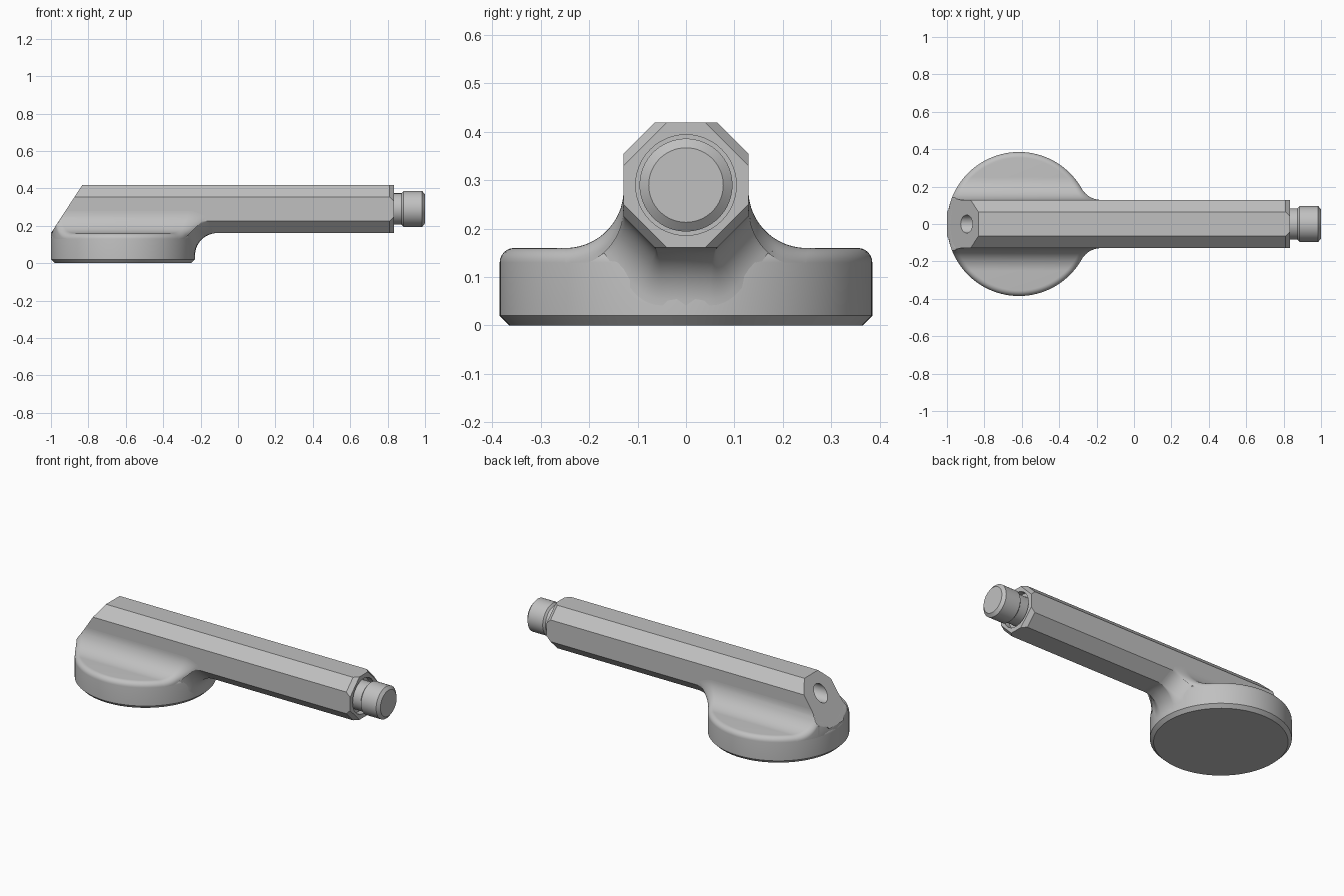
import bpy
import bmesh
from math import sin, cos, pi, sqrt, acos, radians
from mathutils import Vector

if "Cube" in bpy.data.objects:
    bpy.data.objects.remove(bpy.data.objects["Cube"])

# Main dimensions
CX, R = -0.615, 0.385          # head centre and radius
TOP, RIM = 0.16, 0.03          # head height and rim rounding
AXIS, HALF, FLAT = 0.29, 0.129, 0.065   # handle axis height, half width, half facet
F = 0.12                       # blend radius
BY, BZ = HALF + F, TOP + F     # centre of the saddle arc
XC = CX + sqrt((R + F) ** 2 - BY ** 2)
LOW = AXIS - HALF              # underside of the handle
SLOPE = 0.168 / (2 * HALF)     # lean of the cut rear end

grey = bpy.data.materials.new("satin grey")
grey.use_nodes = True
colour = (0.53, 0.53, 0.53, 1)
grey.diffuse_color = colour
for node in grey.node_tree.nodes:
    if node.type == 'BSDF_PRINCIPLED':
        node.inputs["Base Color"].default_value = colour


def skin(name, rows, closed=False, facing=None):
    """Skin rows of points; closed rows become a capped solid."""
    bm = bmesh.new()
    grid = [[bm.verts.new(p) for p in row] for row in rows]
    n = len(rows[0])
    for a, b in zip(grid, grid[1:]):
        for j in range(n if closed else n - 1):
            k = (j + 1) % n
            bm.faces.new((a[j], b[j], b[k], a[k]))
    if closed:
        bm.faces.new(grid[0])
        bm.faces.new(grid[-1])
    bmesh.ops.remove_doubles(bm, verts=bm.verts[:], dist=0.0003)
    if closed:
        bmesh.ops.recalc_face_normals(bm, faces=bm.faces[:])
    else:
        bm.normal_update()
        total = sum((f.normal * f.calc_area() for f in bm.faces), Vector())
        if total.dot(Vector(facing)) < 0:
            bmesh.ops.reverse_faces(bm, faces=bm.faces[:])
    mesh = bpy.data.meshes.new(name)
    bm.to_mesh(mesh)
    bm.free()
    mesh.materials.append(grey)
    obj = bpy.data.objects.new(name, mesh)
    bpy.context.collection.objects.link(obj)
    return obj


def activate(obj):
    bpy.ops.object.select_all(action='DESELECT')
    obj.select_set(True)
    bpy.context.view_layer.objects.active = obj


def smooth(obj):
    activate(obj)
    bpy.ops.object.shade_smooth_by_angle(angle=radians(32))


def circle(n):
    return [(cos(2 * pi * i / n), sin(2 * pi * i / n)) for i in range(n)]


def drill(obj, x0, x1, z, radius):
    """Cut a round hole along x."""
    bpy.ops.mesh.primitive_cylinder_add(vertices=48, radius=radius, depth=x1 - x0,
                                        location=((x0 + x1) / 2, 0, z),
                                        rotation=(0, pi / 2, 0))
    cutter = bpy.context.object
    cutter.name = "hole_cutter"
    cutter.hide_render = True
    cutter.data.materials.append(grey)
    activate(obj)
    mod = obj.modifiers.new("hole", 'BOOLEAN')
    mod.operation = 'DIFFERENCE'
    mod.solver = 'EXACT'
    mod.object = cutter
    bpy.ops.object.modifier_apply(modifier=mod.name)
    bpy.data.objects.remove(cutter)


# Round head: chamfered below, rounded above
arc = [i * pi / 12 for i in range(7)]
profile = [(R - 0.02, 0), (R, 0.02)]
profile += [(R - RIM + RIM * cos(a), TOP - RIM + RIM * sin(a)) for a in arc]
smooth(skin("shower_head",
            [[(CX + r * c, r * s, z) for c, s in circle(128)] for r, z in profile],
            closed=True))


# Handle: octagonal bar, leaning rear cut, chamfered diagonal facets at the front
def octagon(f):
    quarter = [(HALF, -f), (HALF, f), (f, HALF), (-f, HALF)]
    return quarter + [(-y, -z) for y, z in quarter]


def slant_x(z):
    return -1 + (z - LOW) * SLOPE


handle = skin("handle", [
    [(slant_x(AXIS + z), y, AXIS + z) for y, z in octagon(FLAT)],
    [(0.81, y, AXIS + z) for y, z in octagon(FLAT)],
    [(0.835, y, AXIS + z) for y, z in octagon(0.04)]], closed=True)
drill(handle, -1.1, -0.78, 0.322, 0.048)
drill(handle, 0.8, 0.9, AXIS, 0.104)
smooth(handle)


# Saddle: concave blend from the handle sides onto the head
def saddle_z(y):
    y = min(max(abs(y), HALF), BY)
    return BZ - sqrt(max(F ** 2 - (BY - y) ** 2, 0))


def front_x(y, d):
    """Front outline of the head and neck in plan, inset by d."""
    if y < HALF - 0.001:
        return -0.3 - d
    if y >= BY * (R - d) / (R + F):
        return CX + sqrt((R - d) ** 2 - y * y)
    return XC - sqrt((F + d) ** 2 - (BY - y) ** 2)


def saddle_row(y):
    s = abs(y)
    top = saddle_z(s) if s > HALF - 0.001 else 0.21
    rim = [(RIM * (1 - cos(a)), top - RIM * (1 - sin(a))) for a in arc]
    rear = [(CX - sqrt((R - d) ** 2 - s * s), z) for d, z in rim]
    pts = [(rear[0][0], TOP - RIM)]
    pts += [(x, min(z, LOW + (x + 1) / SLOPE)) for x, z in rear]
    pts.append((max(slant_x(top), rear[-1][0]), top))
    pts += [(front_x(s, d), z) for d, z in reversed(rim)]
    pts.append((front_x(s, 0), max(TOP - RIM, top - RIM - 0.01)))
    return [(x, y, z) for x, z in pts]


side = [BY - F * sin(i * pi / 40) for i in range(21)] + [0.1]
smooth(skin("saddle", [saddle_row(y) for y in side + [0] + [-y for y in reversed(side)]],
            facing=(0, 0, 1)))

# Neck: rolling blend from the handle underside to the head wall
corner_a, corner_b = (HALF, AXIS - FLAT), (FLAT, LOW)
stations = [(HALF, BZ - i * 0.011, 0) for i in range(5)]
stations += [(*corner_a, i * pi / 24) for i in range(7)]
stations += [(*corner_b, pi / 4 + i * pi / 24) for i in range(7)]
stations.append((0, LOW, pi / 2))


def neck_row(y, z, angle, mirror):
    n = Vector((0, cos(angle), -sin(angle)))
    ball = Vector((0, y, z)) + n * F
    ball.x = CX + sqrt((R + F) ** 2 - ball.y ** 2)
    wall = Vector((CX - ball.x, -ball.y, 0)).normalized()
    span = acos(max(-1, min(1, wall.dot(-n))))
    row = []
    for i in range(15):
        t = i / 14
        p = ball + F * (wall * sin(t * span) - n * sin((1 - t) * span)) / sin(span)
        row.append((p.x, p.y * mirror, min(p.z, saddle_z(p.y) - RIM)))
    return row


smooth(skin("neck", [neck_row(*s, 1) for s in stations]
            + [neck_row(*s, -1) for s in reversed(stations[:-1])], facing=(1, 0, -1)))

# Hose connector with a narrow collar and chamfered tip
plug = [(0.79, 0.084), (0.875, 0.084), (0.885, 0.096), (0.985, 0.096), (1, 0.077)]
smooth(skin("hose_connector",
            [[(x, r * c, AXIS + r * s) for c, s in circle(64)] for x, r in plug],
            closed=True))
